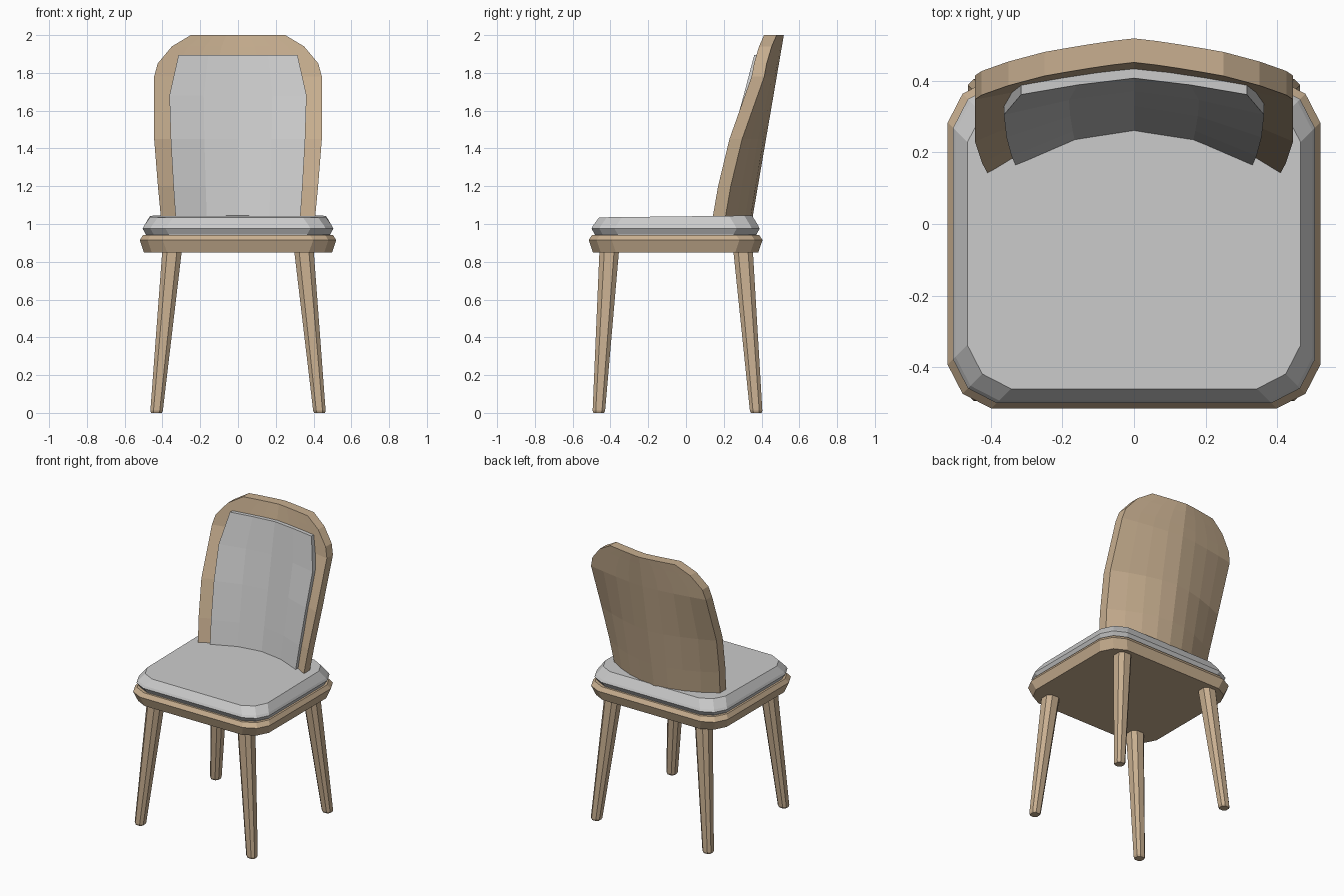
import bpy, bmesh

if "Cube" in bpy.data.objects:
    bpy.data.objects.remove(bpy.data.objects["Cube"])

wood = bpy.data.materials.new("wood")
wood.diffuse_color = (0.58, 0.43, 0.28, 1)
wood.use_nodes = True
wood.node_tree.nodes["Principled BSDF"].inputs["Base Color"].default_value = wood.diffuse_color


def finish(name, bm, mat=None):
    bmesh.ops.recalc_face_normals(bm, faces=bm.faces[:])
    me = bpy.data.meshes.new(name)
    bm.to_mesh(me)
    bm.free()
    ob = bpy.data.objects.new(name, me)
    bpy.context.collection.objects.link(ob)
    if mat:
        me.materials.append(mat)
    return ob


def loft(name, rings, mat=None):
    """Skin a stack of closed rings and cap both ends."""
    bm = bmesh.new()
    vs = [[bm.verts.new(p) for p in r] for r in rings]
    n = len(vs[0])
    for a, b in zip(vs, vs[1:]):
        for i in range(n):
            j = (i + 1) % n
            bm.faces.new((a[i], a[j], b[j], b[i]))
    bm.faces.new(vs[0])
    bm.faces.new(vs[-1])
    return finish(name, bm, mat)


def rounded_ring(hx, hy, c, z, cx=0, cy=0, mid=0.0, tilt=0.0):
    """Rectangle with cut corners; mid > 0 adds a point on each corner."""
    q = [(hx, hy - c), (hx - c, hy)]
    if mid:
        q.insert(1, (hx - mid * c, hy - mid * c))
    pts = []
    for sx, sy in ((1, 1), (-1, 1), (-1, -1), (1, -1)):
        part = [(sx * x, sy * y) for x, y in q]
        pts += part if sx * sy > 0 else part[::-1]
    return [(cx + x, cy + y, z + tilt * y) for x, y in pts]


# Seat frame and cushion
def seat_ring(hx, z, tilt=0.0):
    return rounded_ring(hx, hx - 0.06, 0.122, z, cy=-0.055, mid=0.34, tilt=tilt)


loft("seat_frame", [seat_ring(0.498, 0.85), seat_ring(0.52, 0.915),
                    seat_ring(0.502, 0.943)], wood)
loft("seat_cushion", [seat_ring(0.488, 0.935), seat_ring(0.488, 0.945),
                      seat_ring(0.505, 0.975), seat_ring(0.498, 0.99),
                      seat_ring(0.465, 1.04, 0.012)])

# Splayed, tapered eight-sided legs
for side, sx in (("left", -1), ("right", 1)):
    for end, yt, yb in (("front", -0.407, -0.462), ("back", 0.303, 0.372)):
        rings = []
        for z, h in ((0, 0.028), (0.012, 0.033), (0.87, 0.052)):
            t = z / 0.85
            rings.append(rounded_ring(h, h, h * 0.5, z,
                                      sx * (0.432 + (0.35 - 0.432) * t),
                                      yb + (yt - yb) * t))
        loft(f"{end}_{side}_leg", rings, wood)


# Curved backrest: strongly bowed at the bottom, flatter at the top
def back_y(x, z):
    t = (z - 1.05) / 0.95
    k = max(0.2, 0.79 - 0.77 * t)
    return 0.355 + 0.163 * t - k * abs(x) ** (1.9 - 0.7 * t)


def shell(name, outline, cols, off_back, off_front, mat=None):
    bm = bmesh.new()

    def sheet(off):
        rows = []
        for z, w in outline:
            xs = [w * (2 * i / cols - 1) for i in range(cols + 1)]
            rows.append([bm.verts.new((x, back_y(x, z) - off, z)) for x in xs])
        for a, b in zip(rows, rows[1:]):
            for i in range(cols):
                bm.faces.new((a[i], a[i + 1], b[i + 1], b[i]))
        # closed border of the sheet
        return (rows[0] + [r[-1] for r in rows[1:]] + rows[-1][-2::-1]
                + [r[0] for r in rows[-2:0:-1]])

    a, b = sheet(off_back), sheet(off_front)
    for i in range(len(a)):
        j = (i + 1) % len(a)
        bm.faces.new((a[i], a[j], b[j], b[i]))
    return finish(name, bm, mat)


shell("backrest", [(1.0, 0.405), (1.2, 0.424), (1.45, 0.444), (1.78, 0.444),
                   (1.85, 0.425), (1.94, 0.35), (2.0, 0.25)], 8, 0, 0.067, wood)
shell("backrest_pad", [(1.0, 0.328), (1.2, 0.342), (1.45, 0.356), (1.68, 0.363),
                       (1.895, 0.315)], 4, 0.04, 0.093)
